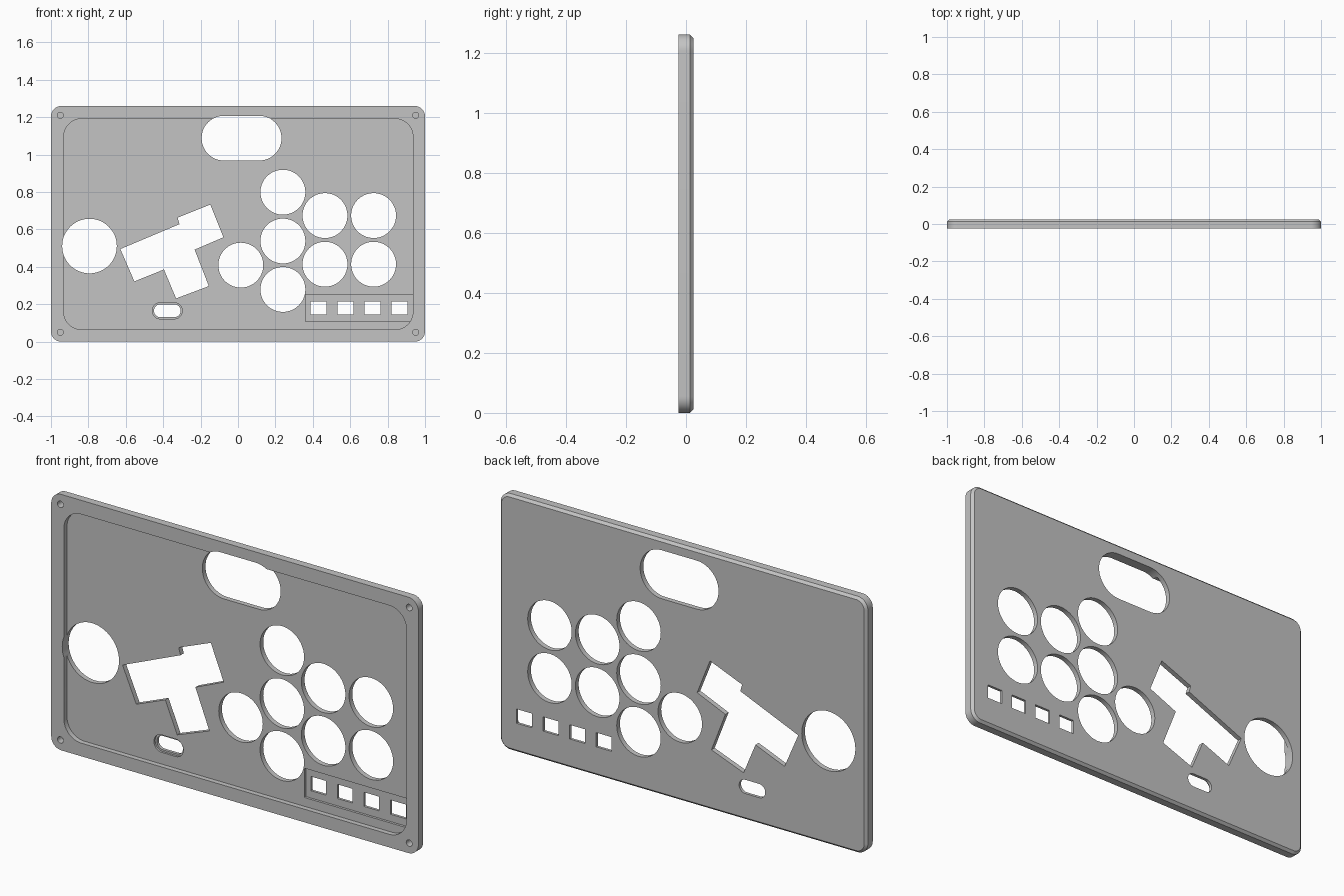
import bpy
import bmesh
from math import cos, sin, pi

if "Cube" in bpy.data.objects:
    bpy.data.objects.remove(bpy.data.objects["Cube"], do_unlink=True)

FRONT, BACK, FLOOR = -0.025, 0.025, 0.0
THROUGH = (-0.05, 0.05)

grey = bpy.data.materials.new("light grey")
grey.use_nodes = True
grey.diffuse_color = (0.55, 0.55, 0.55, 1)
grey.node_tree.nodes["Principled BSDF"].inputs["Base Color"].default_value = grey.diffuse_color


def rounded(cx, cz, w, h, r, steps=12):
    """Rounded rectangle outline; also makes slots."""
    pts = []
    for k, (sx, sz) in enumerate(((1, 1), (-1, 1), (-1, -1), (1, -1))):
        for i in range(steps + 1):
            a = (k + i / steps) * pi / 2
            pts.append((cx + sx * (w / 2 - r) + r * cos(a),
                        cz + sz * (h / 2 - r) + r * sin(a)))
    return pts


def rectangle(cx, cz, w, h):
    return [(cx + sx * w / 2, cz + sz * h / 2)
            for sx, sz in ((1, 1), (-1, 1), (-1, -1), (1, -1))]


def circle(cx, cz, r, n=64):
    return [(cx + r * cos(2 * pi * i / n), cz + r * sin(2 * pi * i / n)) for i in range(n)]


def solid(name, layers):
    """Closed solid through outlines placed at successive depths."""
    bm = bmesh.new()
    rings = [[bm.verts.new((x, y, z)) for x, z in pts] for y, pts in layers]
    n = len(rings[0])
    for a, b in zip(rings, rings[1:]):
        for i in range(n):
            j = (i + 1) % n
            bm.faces.new((a[i], a[j], b[j], b[i]))
    bm.faces.new(rings[0])
    bm.faces.new(rings[-1])
    bmesh.ops.remove_doubles(bm, verts=bm.verts, dist=0.0001)
    bmesh.ops.recalc_face_normals(bm, faces=bm.faces)
    mesh = bpy.data.meshes.new(name)
    bm.to_mesh(mesh)
    bm.free()
    mesh.materials.append(grey)
    obj = bpy.data.objects.new(name, mesh)
    bpy.context.collection.objects.link(obj)
    return obj


def cut(target, pts, depth):
    """Cut an outline out of the target between two depths."""
    cutter = solid("cutter", [(y, pts) for y in depth])
    cutter.hide_render = True
    bpy.context.view_layer.objects.active = target
    mod = target.modifiers.new("cut", "BOOLEAN")
    mod.operation, mod.solver, mod.object = "DIFFERENCE", "EXACT", cutter
    bpy.ops.object.modifier_apply(modifier=mod.name)
    bpy.data.objects.remove(cutter, do_unlink=True)


# Panel with a chamfered back edge
outer = rounded(0, 0.63, 2, 1.26, 0.055)
inner = rounded(0, 0.63, 1.976, 1.236, 0.043)
panel = solid("controller_panel", [(FRONT, outer), (BACK - 0.012, outer), (BACK, inner)])

# Front recess and the shallow pocket for the small buttons
cut(panel, rounded(0.002, 0.628, 1.867, 1.127, 0.095), (-0.05, FLOOR))
cut(panel, rectangle(0.648, 0.18, 0.573, 0.144), (FLOOR - 0.0005, FLOOR + 0.012))

# Round button openings
cut(panel, circle(-0.794, 0.511, 0.146), THROUGH)
columns = ((0.015, (0.409,)), (0.24, (0.279, 0.538, 0.799)),
           (0.465, (0.414, 0.674)), (0.725, (0.414, 0.674)))
for x, heights in columns:
    for z in heights:
        cut(panel, circle(x, z, 0.12), THROUGH)

# Small rectangular button openings
for i in range(4):
    cut(panel, rectangle(0.43 + 0.1445 * i, 0.179, 0.084, 0.07), THROUGH)

# Large slot, and small slot with a stepped rim
cut(panel, rounded(0.019, 1.088, 0.427, 0.239, 0.119), THROUGH)
cut(panel, rounded(-0.378, 0.165, 0.16, 0.086, 0.042), (-0.05, FLOOR + 0.01))
cut(panel, rounded(-0.378, 0.165, 0.142, 0.068, 0.033), THROUGH)

# Tilted stepped opening
cut(panel, [(-0.629, 0.495), (-0.313, 0.628), (-0.323, 0.663), (-0.148, 0.733),
            (-0.078, 0.558), (-0.232, 0.492), (-0.156, 0.297), (-0.331, 0.231),
            (-0.396, 0.386), (-0.554, 0.322)], THROUGH)

# Blind screw holes in the corners
for x in (-0.95, 0.95):
    for z in (0.05, 1.21):
        cut(panel, circle(x, z, 0.016, 24), (-0.05, 0.01))

bpy.ops.object.select_all(action="DESELECT")
panel.select_set(True)
bpy.context.view_layer.objects.active = panel
bpy.ops.object.shade_smooth_by_angle(angle=pi / 6)
